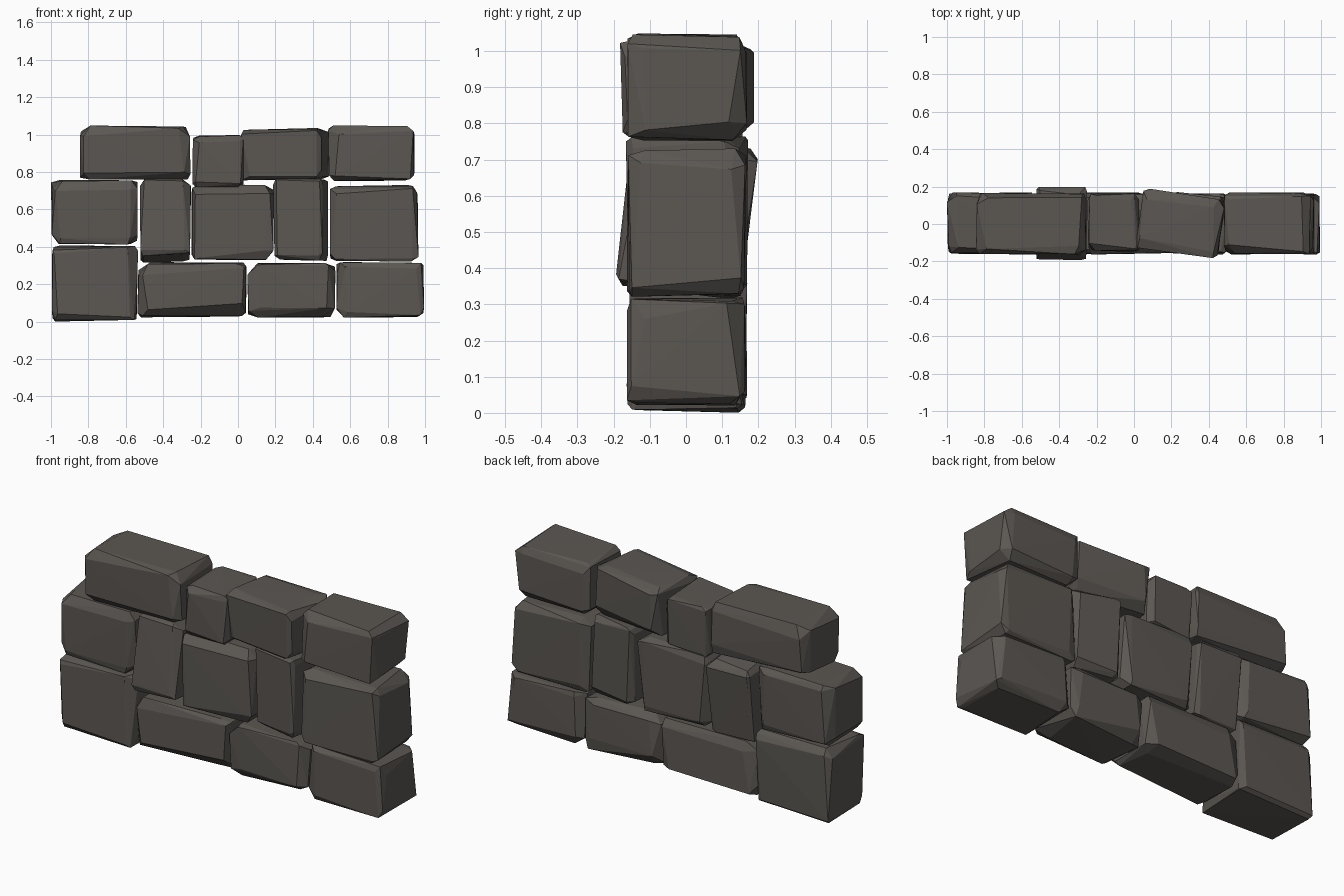
import bpy, bmesh, math, random
from mathutils import Vector, Matrix

if "Cube" in bpy.data.objects:
    bpy.data.objects.remove(bpy.data.objects["Cube"])

random.seed(11)

stone_grey = bpy.data.materials.new("dark stone grey")
stone_grey.diffuse_color = (0.105, 0.095, 0.085, 1)
stone_grey.use_nodes = True
stone_grey.node_tree.nodes["Principled BSDF"].inputs["Base Color"].default_value = stone_grey.diffuse_color
stone_grey.roughness = 1.0


def stone(name, x0, x1, z0, z1, y0=-0.165, y1=0.17, cut=0.05, yaw=0, tilt=0, roll=0):
    """Rough-hewn block: a box whose corners are cut by uneven amounts."""
    c = Vector(((x0 + x1) / 2, (y0 + y1) / 2, (z0 + z1) / 2))
    h = Vector(((x1 - x0) / 2, (y1 - y0) / 2, (z1 - z0) / 2))
    rot = (Matrix.Rotation(math.radians(yaw), 3, 'Z')
           @ Matrix.Rotation(math.radians(tilt), 3, 'X')
           @ Matrix.Rotation(math.radians(roll), 3, 'Y'))
    bm = bmesh.new()
    for sx in (-1, 1):
        for sy in (-1, 1):
            for sz in (-1, 1):
                s = (sx, sy, sz)
                # one point on each of the three faces meeting at this corner
                for axis in range(3):
                    p = [0, 0, 0]
                    for k in range(3):
                        inset = random.uniform(0.0, 0.012) if k == axis else cut * random.uniform(0.25, 1.25)
                        p[k] = s[k] * (h[k] - inset)
                    bm.verts.new(c + rot @ Vector(p))
    hull = bmesh.ops.convex_hull(bm, input=bm.verts)
    loose = {g for g in hull["geom_interior"] + hull["geom_unused"] if isinstance(g, bmesh.types.BMVert)}
    bmesh.ops.delete(bm, geom=list(loose), context='VERTS')
    bmesh.ops.recalc_face_normals(bm, faces=bm.faces)
    mesh = bpy.data.meshes.new(name)
    bm.to_mesh(mesh)
    bm.free()
    mesh.materials.append(stone_grey)
    ob = bpy.data.objects.new(name, mesh)
    bpy.context.collection.objects.link(ob)
    return ob


# bottom course
stone("bottom_stone_1", -1.0, -0.53, 0.0, 0.41)
stone("bottom_stone_2", -0.54, 0.05, 0.02, 0.32, cut=0.065)
stone("bottom_stone_3", 0.05, 0.525, 0.02, 0.32, cut=0.06)
stone("bottom_stone_4", 0.525, 1.0, 0.02, 0.32)

# middle course, with two tall narrow stones set askew
stone("middle_stone_1", -1.0, -0.53, 0.41, 0.76)
stone("middle_stone_2", -0.53, -0.25, 0.33, 0.755, -0.18, 0.18, cut=0.04, tilt=-7)
stone("middle_stone_3", -0.25, 0.195, 0.325, 0.735)
stone("middle_stone_4", 0.2, 0.475, 0.32, 0.77, -0.155, 0.17, cut=0.04, yaw=-6)
stone("middle_stone_5", 0.485, 0.965, 0.32, 0.735)

# top course
stone("top_stone_1", -0.845, -0.25, 0.75, 1.05, cut=0.06)
stone("top_stone_2", -0.25, 0.03, 0.71, 1.0, -0.15, 0.165, cut=0.04)
stone("top_stone_3", 0.02, 0.475, 0.755, 1.035, -0.16, 0.165, yaw=-8, roll=-1)
stone("top_stone_4", 0.48, 0.95, 0.75, 1.05)
